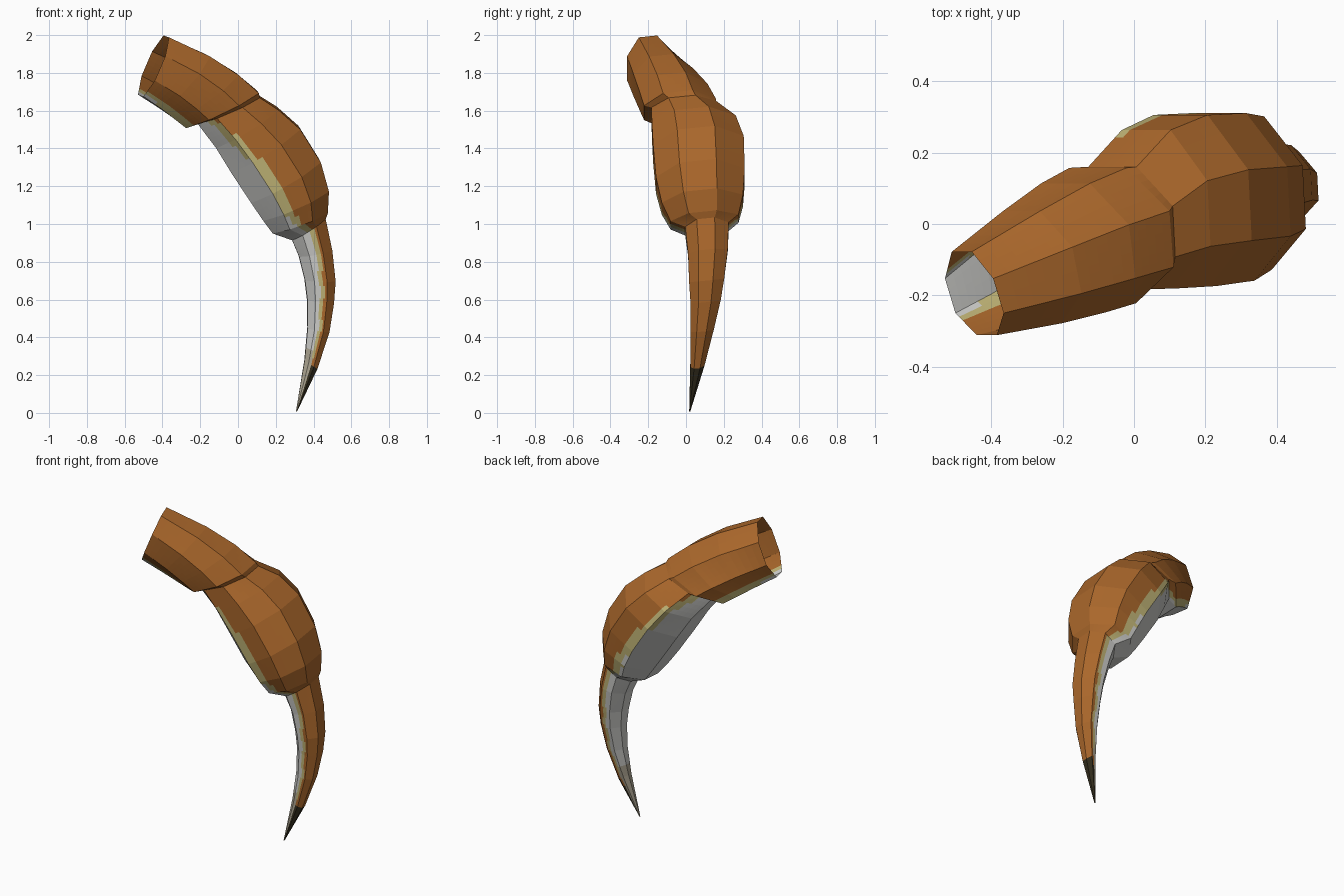
import bpy, bmesh, math
from mathutils import Vector

if "Cube" in bpy.data.objects:
    bpy.data.objects.remove(bpy.data.objects["Cube"])

def material(name, rgb):
    m = bpy.data.materials.new(name)
    m.diffuse_color = (*rgb, 1)
    m.use_nodes = True
    m.node_tree.nodes["Principled BSDF"].inputs["Base Color"].default_value = m.diffuse_color
    return m

MATS = [material("orange_brown", (0.40, 0.135, 0.024)),
        material("pale_yellow", (0.52, 0.45, 0.18)),
        material("bone_white", (0.60, 0.60, 0.58)),
        material("dark_tip", (0.035, 0.028, 0.013)),
        material("beige", (0.42, 0.38, 0.29))]
ROUND, ALONG = 6, 5                       # colour cells per flat side / per segment

# section: back x, back z, belly x, belly z, centre y, half width, colour border (0 back .. 1 belly)
TUBE = [(-.38, 1.993, -.515, 1.68, -.19, .122, .77),
        (-.16, 1.893, -.41, 1.61, -.115, .16, .80),
        (-.005, 1.795, -.335, 1.555, -.06, .182, .78),
        (.105, 1.70, -.28, 1.515, -.025, .19, .78),
        (.112, 1.675, -.215, 1.535, -.005, .172, .72)]
BULB = [(.112, 1.675, -.215, 1.535, -.005, .172, .66),
        (.21, 1.612, -.12, 1.41, .05, .222, .60),
        (.325, 1.51, -.04, 1.28, .075, .24, .56),
        (.434, 1.335, .065, 1.12, .085, .235, .54),
        (.477, 1.18, .13, 1.025, .095, .215, .52),
        (.472, 1.065, .18, .957, .105, .18, .48),
        (.462, 1.03, .285, .918, .115, .115, .46)]
CLAW = [(.462, 1.03, .285, .918, .115, .115, .42),
        (.497, .865, .322, .83, .12, .105, .42),
        (.515, .70, .353, .705, .113, .093, .44),
        (.507, .585, .366, .60, .107, .08, .45),
        (.483, .43, .368, .45, .088, .062, .44),
        (.42, .235, .352, .28, .062, .038, .50),
        (.313, .008, .307, .008, .02, .003, .50)]

def ring(sec):
    """Octagonal section, its flat sides split into colour cells."""
    tx, tz, bx, bz, cy, w, _ = sec
    c = Vector(((tx + bx) / 2, cy, (tz + bz) / 2))
    d = Vector(((tx - bx) / 2, 0, (tz - bz) / 2))
    yaw = min(max(0.29 - 0.6 * (c.x + 0.45), 0.05), 0.29)   # the tube twists along its length
    side = Vector((yaw, -math.sqrt(1 - yaw * yaw), -0.10))
    k = 1 / math.cos(math.pi / 8)
    oct_pts = []
    for i in range(8):
        a = math.pi / 8 + i * math.pi / 4
        p = c + d * (k * math.cos(a)) + side * (w * k * math.sin(a))
        p.y -= 0.1 * w * abs(math.cos(a))
        oct_pts.append(p)
    return [oct_pts[i].lerp(oct_pts[(i + 1) % 8], j / ROUND)
            for i in range(8) for j in range(ROUND)]

def colour(t, border, z):
    """Brown back, yellow border band, white belly; dark and beige at the tip."""
    border += 0.012 * math.sin(z * 37)
    if t < border:
        return 3 if z < 0.23 else 0
    if t < border + 0.08 and z > 0.3:
        return 1
    return 4 if z < 0.34 else 2

def loft(name, sections):
    bm = bmesh.new()
    n = 8 * ROUND
    rows, borders = [], []
    rings = [ring(s) for s in sections]
    for i in range(len(sections) - 1):
        for j in range(ALONG + (i == len(sections) - 2)):
            f = j / ALONG
            rows.append([bm.verts.new(p.lerp(q, f)) for p, q in zip(rings[i], rings[i + 1])])
            borders.append(sections[i][6] * (1 - f) + sections[i + 1][6] * f)
    for r in range(len(rows) - 1):
        for k in range(n):
            k2 = (k + 1) % n
            face = bm.faces.new((rows[r][k], rows[r + 1][k], rows[r + 1][k2], rows[r][k2]))
            turn = ((k + 0.5) / ROUND + 0.5) / 8          # 0..1 round the section
            t = 1 - abs(1 - 2 * (turn % 1))               # 0 back .. 1 belly
            face.material_index = colour(t, borders[r], face.calc_center_median().z)
    if name == "claw":
        bm.faces.new(rows[-1]).material_index = 3         # close the point
    bmesh.ops.recalc_face_normals(bm, faces=bm.faces)
    # open shells: make sure the normals point outwards
    mid = sum((v.co for v in rows[2]), Vector()) / n
    probe = rows[2][0].link_faces[0]
    if probe.normal.dot(probe.calc_center_median() - mid) < 0:
        bmesh.ops.reverse_faces(bm, faces=bm.faces)
    me = bpy.data.meshes.new(name)
    bm.to_mesh(me)
    bm.free()
    for m in MATS:
        me.materials.append(m)
    ob = bpy.data.objects.new(name, me)
    bpy.context.collection.objects.link(ob)

loft("upper_tube", TUBE)    # open tube with the collar step
loft("bulb", BULB)          # swollen middle
loft("claw", CLAW)          # curved spike
